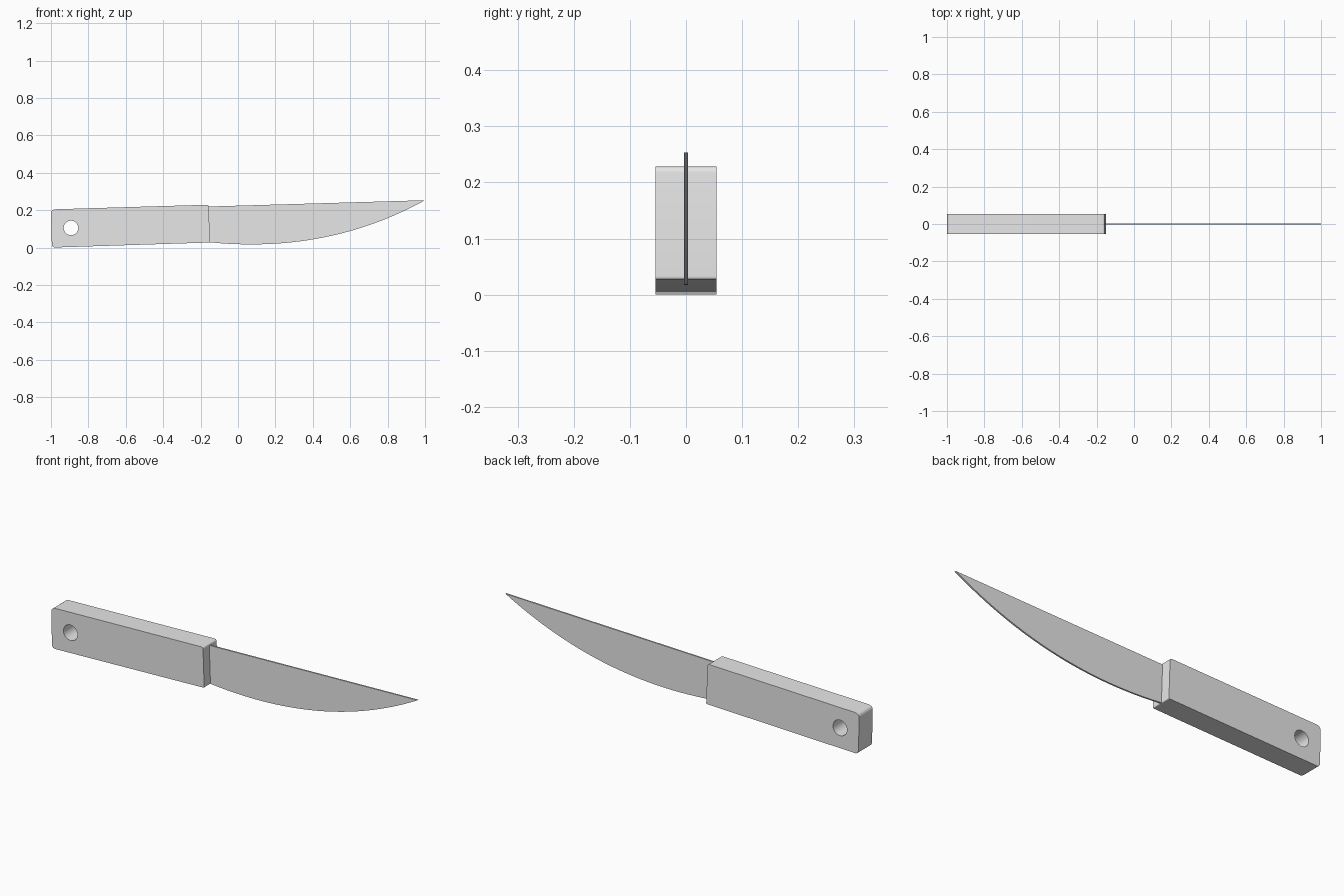
import bpy
import bmesh
from math import cos, sin, pi, radians
from mathutils import Vector

cube = bpy.data.objects.get("Cube")
if cube:
    bpy.data.objects.remove(cube, do_unlink=True)

grey = bpy.data.materials.new("plain_grey")
grey.use_nodes = True
grey.diffuse_color = (0.8, 0.8, 0.8, 1)
grey.node_tree.nodes["Principled BSDF"].inputs["Base Color"].default_value = (0.8, 0.8, 0.8, 1)


def rounded(corners, radii, steps=6):
    """Outline of a polygon whose corners are softened by short curves."""
    points = []
    for i, (corner, radius) in enumerate(zip(corners, radii)):
        c = Vector(corner)
        before = c + (Vector(corners[i - 1]) - c).normalized() * radius
        after = c + (Vector(corners[(i + 1) % len(corners)]) - c).normalized() * radius
        for s in range(steps + 1):
            t = s / steps
            points.append(before * (1 - t) ** 2 + c * 2 * t * (1 - t) + after * t ** 2)
    return points


def circle(x, z, radius, count=32):
    return [(x + radius * cos(2 * pi * i / count), z + radius * sin(2 * pi * i / count))
            for i in range(count)]


def bezier(a, b, c, d, count=32):
    a, b, c, d = map(Vector, (a, b, c, d))
    return [a * (1 - t) ** 3 + b * 3 * t * (1 - t) ** 2 + c * 3 * t * t * (1 - t) + d * t ** 3
            for t in (i / count for i in range(count + 1))]


def plate(name, outlines, half_thickness):
    """Filled side profile, with inner outlines as holes, extruded along y."""
    curve = bpy.data.curves.new(name, "CURVE")
    curve.dimensions = "2D"
    curve.fill_mode = "BOTH"
    curve.extrude = half_thickness
    for outline in outlines:
        spline = curve.splines.new("POLY")
        spline.points.add(len(outline) - 1)
        for point, (x, z) in zip(spline.points, outline):
            point.co = (x, z, 0, 1)
        spline.use_cyclic_u = True
    obj = bpy.data.objects.new(name, curve)
    bpy.context.collection.objects.link(obj)
    obj.rotation_euler.x = radians(90)
    bpy.ops.object.select_all(action="DESELECT")
    obj.select_set(True)
    bpy.context.view_layer.objects.active = obj
    bpy.ops.object.convert(target="MESH")
    obj = bpy.context.view_layer.objects.active
    bm = bmesh.new()
    bm.from_mesh(obj.data)
    bmesh.ops.remove_doubles(bm, verts=bm.verts, dist=0.0001)
    bmesh.ops.recalc_face_normals(bm, faces=bm.faces)
    bm.to_mesh(obj.data)
    bm.free()
    obj.data.materials.clear()
    obj.data.materials.append(grey)
    bpy.ops.object.shade_smooth_by_angle(angle=radians(30))
    return obj


# Handle block, slightly tilted, with a hanging hole near the butt
handle_outline = rounded([(-0.995, 0.0), (-0.15, 0.027), (-0.157, 0.229), (-1.0, 0.204)],
                         [0.02, 0.006, 0.012, 0.025])
plate("handle", [handle_outline, circle(-0.893, 0.105, 0.039)], 0.054)

# Thin blade: straight spine, curved belly, with a tang inside the handle
belly = bezier((-0.17, 0.03), (0.25, -0.015), (0.64, 0.055), (1.0, 0.253))
plate("blade", [belly + [(-0.17, 0.219)]], 0.004)
